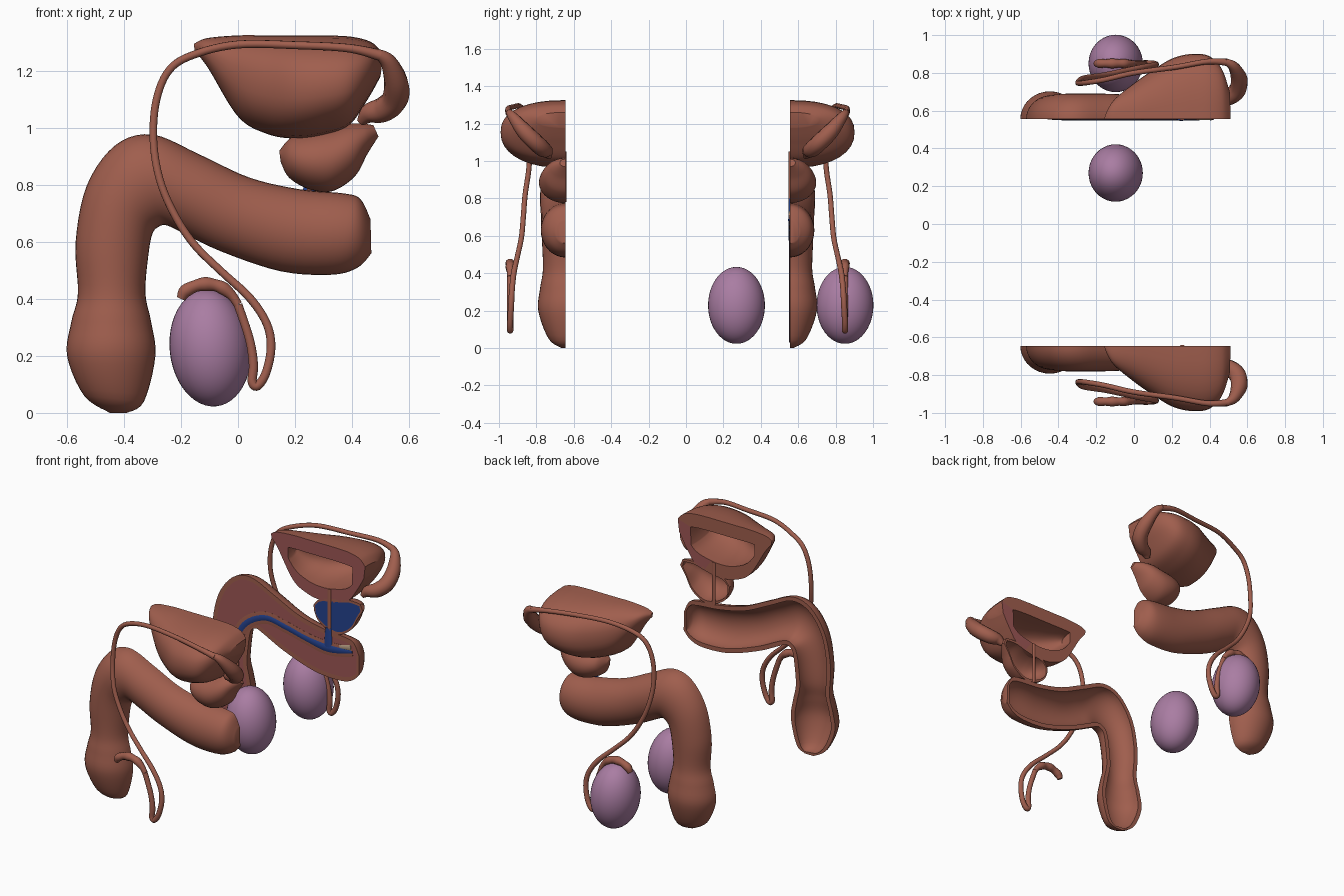
import bpy, bmesh
from math import sin, cos, pi
from mathutils import Vector

cube = bpy.data.objects.get("Cube")
if cube:
    bpy.data.objects.remove(cube)


def material(name, rgb):
    m = bpy.data.materials.new(name)
    m.use_nodes = True
    m.diffuse_color = (*rgb, 1)
    m.node_tree.nodes["Principled BSDF"].inputs["Base Color"].default_value = (*rgb, 1)
    return m


BROWN = material("tissue brown", (.35, .112, .075))
PINK = material("section pink", (.34, .095, .09))
BLUE = material("duct blue", (.018, .055, .27))
VIOLET = material("gland violet", (.40, .205, .365))
TAN = material("pale tan", (.50, .36, .24))


def sample(rows, t):
    """Smooth interpolation through rows of numbers."""
    i = min(int(t), len(rows) - 2)
    u = t - i
    p = [rows[min(max(k, 0), len(rows) - 1)] for k in range(i - 1, i + 3)]
    return [b + u * (c - a + u * (2 * a - 5 * b + 4 * c - d + u * (3 * (b - c) + d - a))) / 2
            for a, b, c, d in zip(*p)]


def finish(obj):
    bpy.ops.object.select_all(action='DESELECT')
    obj.select_set(True)
    bpy.context.view_layer.objects.active = obj
    bpy.ops.object.shade_smooth_by_angle(angle=.7)
    return obj


def rings(bm, rows, half, t0, t1, wall, power, steps=70, n=18):
    """Half-oval rings between two outline edges, bulging away from the cut."""
    cut, side = half
    out = []
    for k in range(steps + 1):
        ax, az, bx, bz, depth = sample(rows, t0 + (t1 - t0) * k / steps)
        a, b = Vector((ax, 0, az)), Vector((bx, 0, bz))
        mid, arm = (a + b) / 2, (a - b) / 2
        arm *= max(.03, 1 - wall / max(arm.length, .001))
        depth = max(.006, depth - wall)
        ring = []
        for j in range(n + 1):
            c, s = cos(pi * j / n), max(0, sin(pi * j / n))
            c = (1 if c > 0 else -1) * abs(c) ** power
            p = mid + arm * c
            p.y = cut + side * depth * s ** power
            ring.append(bm.verts.new(p))
        out.append(ring)
    return out


def half_shell(name, rows, half, wall, trim, face=None, rim=None, power=1.0):
    """Halved organ: open shell, or closed by a flat coloured section face."""
    bm = bmesh.new()
    last = len(rows) - 1
    outer = rings(bm, rows, half, 0, last, 0, power)
    inner = rings(bm, rows, half, trim[0], last - trim[1], wall, power)

    def skin(rs):
        for r, q in zip(rs, rs[1:]):
            for j in range(len(r) - 1):
                bm.faces.new((r[j], r[j + 1], q[j + 1], q[j]))
        bm.faces.new(rs[0])
        bm.faces.new(rs[-1])

    skin(outer)
    if face is None:
        skin(inner)
    else:
        for r, q in zip(inner, inner[1:]):
            bm.faces.new((r[0], q[0], q[-1], r[-1])).material_index = 1
        for r in inner:
            for v in r[1:-1]:
                bm.verts.remove(v)
    # flat rim on the cut plane
    for k in range(len(outer) - 1):
        for e in (0, -1):
            f = bm.faces.new((outer[k][e], outer[k + 1][e], inner[k + 1][e], inner[k][e]))
            if rim and rim(f.calc_center_median()):
                f.material_index = 1
    for k in (0, -1):
        f = bm.faces.new((outer[k][0], outer[k][-1], inner[k][-1], inner[k][0]))
        if rim and rim(f.calc_center_median()):
            f.material_index = 1
    bmesh.ops.recalc_face_normals(bm, faces=bm.faces)
    mesh = bpy.data.meshes.new(name)
    bm.to_mesh(mesh)
    bm.free()
    mesh.materials.append(BROWN)
    mesh.materials.append(face or PINK)
    obj = bpy.data.objects.new(name, mesh)
    bpy.context.collection.objects.link(obj)
    return finish(obj)


def tube(name, path, half, mat, flat=1.0):
    """Round tube through (x, z, depth, radius) rows; flat squeezes it to the cut."""
    cut, side = half
    curve = bpy.data.curves.new(name, 'CURVE')
    curve.dimensions = '3D'
    curve.bevel_depth = 1
    curve.bevel_resolution = 3
    curve.use_fill_caps = True
    count = (len(path) - 1) * 6 + 1
    spline = curve.splines.new('POLY')
    spline.points.add(count - 1)
    for k, point in enumerate(spline.points):
        x, z, d, r = sample(path, k / 6)
        point.co = (x, cut + side * d, z, 1)
        point.radius = r
    curve.materials.append(mat)
    obj = bpy.data.objects.new(name, curve)
    bpy.context.collection.objects.link(obj)
    bpy.ops.object.select_all(action='DESELECT')
    obj.select_set(True)
    bpy.context.view_layer.objects.active = obj
    bpy.ops.object.convert(target='MESH')
    obj = bpy.context.object
    for v in obj.data.vertices:
        v.co.y = cut + (v.co.y - cut) * flat
    return finish(obj)


# Outlines: one edge (x, z), opposite edge (x, z), depth
SHAFT = [(-.45, 0, -.39, 0, .02), (-.54, .06, -.33, .04, .09), (-.6, .2, -.29, .2, .145),
         (-.585, .32, -.305, .32, .135), (-.562, .42, -.325, .42, .12),
         (-.57, .6, -.315, .55, .125), (-.53, .8, -.3, .63, .13), (-.43, .94, -.275, .655, .135),
         (-.3, .977, -.25, .658, .135), (-.135, .907, -.2, .635, .135),
         (.04, .826, -.06, .567, .13), (.216, .785, .15, .497, .13), (.374, .77, .33, .485, .13),
         (.43, .75, .42, .51, .11), (.465, .68, .468, .56, .05)]
BLADDER = [(-.155, 1.295, -.152, 1.27, .02), (-.11, 1.315, -.105, 1.21, .1), (0, 1.325, 0, 1.04, .19),
           (.1, 1.325, .1, .98, .26), (.2, 1.325, .2, .963, .32), (.3, 1.325, .3, .975, .345),
           (.4, 1.32, .39, 1.01, .335), (.47, 1.3, .455, 1.1, .27), (.51, 1.26, .5, 1.18, .15)]
PROSTATE = [(.145, .92, .15, .88, .03), (.185, .965, .18, .825, .1), (.25, .985, .25, .785, .135),
            (.33, 1, .33, .778, .14), (.39, 1.015, .41, .83, .12), (.44, 1.015, .455, .91, .08),
            (.475, 1.01, .493, .97, .03)]

# Tubes: x, z, depth from the cut, radius
DUCT = [(.0, .38, .295, .016), (.04, .26, .295, .016), (.054, .17, .295, .017),
        (.05, .11, .295, .017), (.068, .095, .295, .017), (.098, .14, .295, .016),
        (.116, .23, .29, .016), (.1, .315, .285, .015), (.04, .405, .275, .015),
        (-.058, .496, .255, .014), (-.153, .59, .235, .014), (-.223, .696, .225, .014),
        (-.275, .82, .215, .014), (-.297, .96, .195, .014), (-.286, 1.1, .19, .014),
        (-.24, 1.205, .195, .014), (-.153, 1.258, .21, .014), (0, 1.293, .245, .014),
        (.216, 1.29, .275, .014), (.39, 1.28, .305, .015), (.5, 1.255, .3, .02)]
VESICLE = [(.48, 1.265, .305, .015), (.525, 1.235, .28, .028), (.555, 1.16, .22, .043),
           (.55, 1.1, .16, .046), (.51, 1.065, .12, .044), (.46, 1.05, .1, .035),
           (.43, 1.02, .085, .015)]
HEAD = [(-.2, .4, .295, .016), (-.185, .427, .295, .024), (-.15, .445, .295, .022),
        (-.115, .452, .295, .026), (-.08, .448, .295, .022), (-.05, .436, .295, .024),
        (-.02, .41, .295, .018), (0, .38, .295, .016)]
CHANNEL = [(-.42, .03, 0, .018), (-.42, .3, 0, .018), (-.41, .5, 0, .018), (-.345, .66, 0, .02),
           (-.2, .745, 0, .02), (-.05, .725, 0, .02), (.1, .69, 0, .02), (.25, .67, 0, .026),
           (.42, .69, 0, .012)]

FRONT, BACK = (-.645, -1), (.555, 1)
for label, half in (("front", FRONT), ("back", BACK)):
    filled = half is BACK
    half_shell(label + "_shaft", SHAFT, half, .028, (.5, .5), PINK if filled else None)
    half_shell(label + "_bladder", BLADDER, half, .085, (1.7, 1.7), None,
               (lambda c: True) if filled else (lambda c: c.x > .3 and c.z < 1.2), .85)
    half_shell(label + "_prostate", PROSTATE, half, .016, (.4, .4), BLUE if filled else None)
    tube(label + "_duct", DUCT, half, BROWN)
    tube(label + "_seminal_vesicle", VESICLE, half, BROWN)
    tube(label + "_epididymis", HEAD, half, BROWN)
    tube(label + "_bladder_neck", [(.255, 1.05, 0, .012), (.255, .78, 0, .012)], half, BROWN, .5)

# Section details on the filled half
band = [(x, z, d, r + .02) for x, z, d, r in CHANNEL]
tube("channel_lining", band, BACK, BROWN, .08)
tube("channel", CHANNEL, BACK, BLUE, .3)
tube("channel_inlet", [(.25, .8, 0, .02), (.25, .68, 0, .03)], BACK, BLUE, .3)
tube("pale_gland", [(.33, .7, 0, .012), (.41, .715, 0, .02)], BACK, TAN, .3)

# Oval glands
for label, y in (("inner_testis", .27), ("outer_testis", .85)):
    bpy.ops.mesh.primitive_uv_sphere_add(segments=40, ring_count=24, radius=1,
                                         location=(-.097, y, .228), rotation=(0, -.1, 0))
    gland = bpy.context.object
    gland.name = label
    gland.scale = (.143, .152, .206)
    gland.data.materials.append(VIOLET)
    finish(gland)
